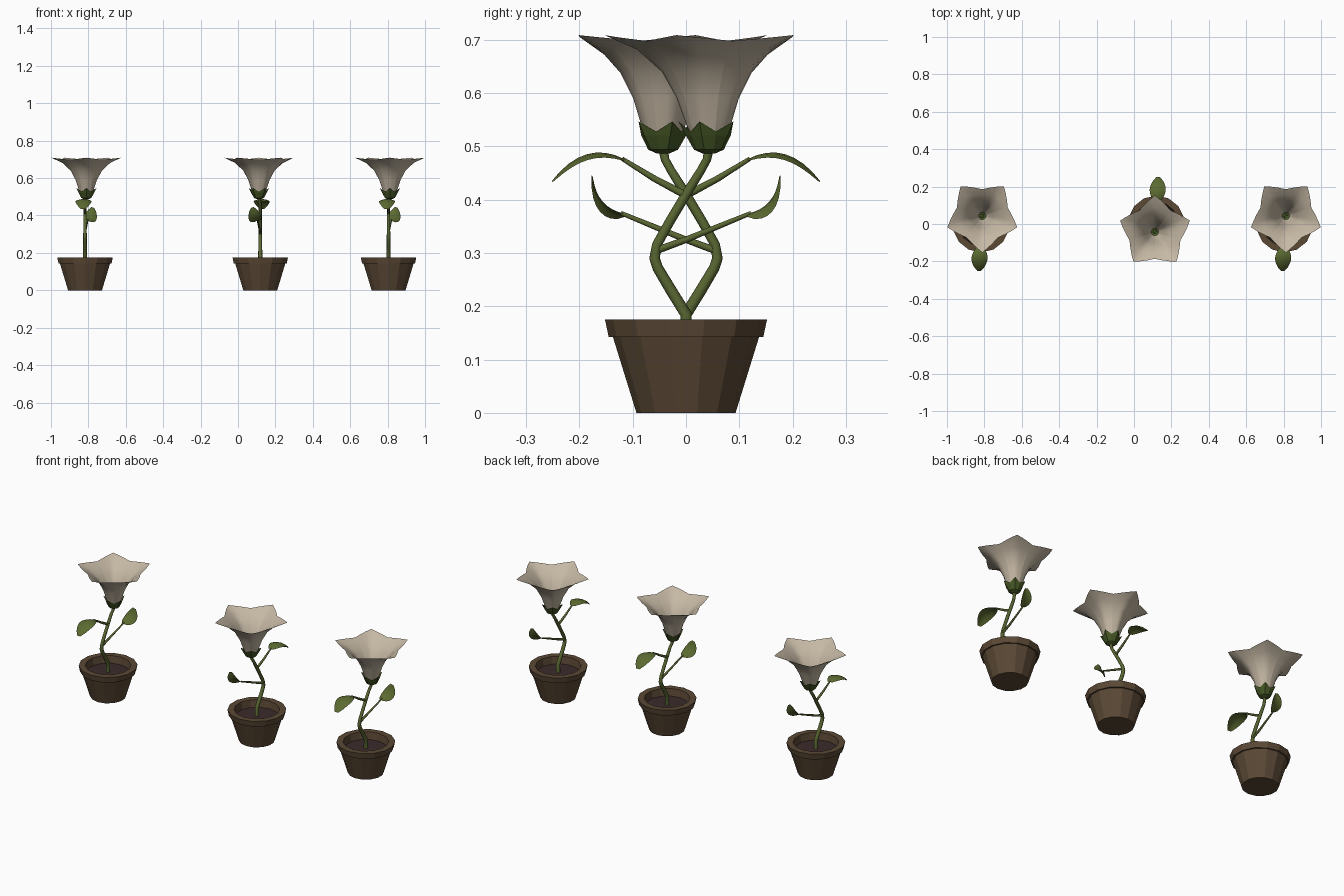
import bpy, math
from mathutils import Vector as V

if "Cube" in bpy.data.objects:
    bpy.data.objects.remove(bpy.data.objects["Cube"])


def material(name, rgb):
    m = bpy.data.materials.new(name)
    m.diffuse_color = (*rgb, 1)
    m.use_nodes = True
    m.node_tree.nodes["Principled BSDF"].inputs["Base Color"].default_value = m.diffuse_color
    return m


CLAY = material("brown clay", (0.105, 0.066, 0.036))
SOIL = material("dark soil", (0.045, 0.024, 0.024))
CREAM = material("cream petal", (0.56, 0.48, 0.37))
STEM = material("stem green", (0.10, 0.135, 0.032))
LEAF = material("leaf green", (0.105, 0.145, 0.03))
CALYX = material("calyx green", (0.06, 0.095, 0.018))


def make_mesh(name, verts, faces, mat, smooth=False):
    me = bpy.data.meshes.new(name)
    me.from_pydata([tuple(v) for v in verts], [], faces)
    me.materials.append(mat)
    me.validate()
    for p in me.polygons:
        p.use_smooth = smooth
    return me


def grid_faces(rows, cols, start=0, wrap=False):
    out = []
    for i in range(rows - 1):
        for j in range(cols if wrap else cols - 1):
            k = (j + 1) % cols
            a = start + i * cols
            out.append((a + j, a + k, a + cols + k, a + cols + j))
    return out


def lathe(name, profile, n, mat):
    verts = []
    for r, z in profile:
        for j in range(n):
            a = math.pi / 2 + math.tau * j / n
            verts.append((r * math.cos(a), r * math.sin(a), z))
    faces = grid_faces(len(profile), n, 0, True)
    faces.append(tuple(range(n))[::-1])
    return make_mesh(name, verts, faces, mat)


def tubes(name, paths, mat, n=8):
    """Round tubes along paths in the yz plane: lists of (point, radius)."""
    verts, faces = [], []
    for path in paths:
        start = len(verts)
        pts = [V(p) for p, r in path]
        for i, (p, r) in enumerate(path):
            t = (pts[min(i + 1, len(pts) - 1)] - pts[max(i - 1, 0)]).normalized()
            side = V((1, 0, 0))
            up = t.cross(side).normalized()
            for j in range(n):
                a = math.tau * j / n
                verts.append(pts[i] + r * (math.cos(a) * side + math.sin(a) * up))
        faces += grid_faces(len(path), n, start, True)
    return make_mesh(name, verts, faces, mat, True)


def leaf(name, p0, p1, p2, side, half):
    """Curved oval blade along a quadratic curve, edges cupped down."""
    p0, p1, p2, side = V(p0), V(p1), V(p2), V(side).normalized()
    verts, rows = [], 9
    for i in range(rows):
        t = i / (rows - 1)
        c = (1 - t) ** 2 * p0 + 2 * t * (1 - t) * p1 + t * t * p2
        tan = (1 - t) * (p1 - p0) + t * (p2 - p1)
        nor = side.cross(tan).normalized()
        if nor.z < 0:
            nor = -nor
        w = half * max(0.06, math.sin(math.pi * (0.04 + 0.93 * t)) ** 0.6)
        for u in (-1, -0.5, 0, 0.5, 1):
            verts.append(c + side * w * u - nor * 0.25 * w * u * u)
    return make_mesh(name, verts, grid_faces(rows, 5), LEAF, True)


# Pot with rim and recessed soil
pot = lathe("pot", [(.093, 0), (.137, .142), (.145, .142), (.152, .175),
                    (.118, .175), (.112, .13)], 14, CLAY)
soil = lathe("soil", [(.114, .134), (.001, .138)], 14, SOIL)

# S-shaped stem with two leaf stalks
stem = tubes("stem", [
    [((0, 0, .13), .011), ((0, 0, .185), .011), ((0, -.028, .23), .0105),
     ((0, -.053, .272), .010), ((0, -.059, .29), .010), ((0, -.055, .315), .009),
     ((0, -.03, .36), .009), ((0, 0, .41), .009), ((0, .028, .455), .008),
     ((.004, .039, .475), .008), ((.007, .043, .495), .009)],
    [((0, -.055, .305), .007), ((.003, .0, .325), .006),
     ((.015, .122, .375), .004)],
    [((0, .0, .408), .007), ((-.003, -.06, .44), .006),
     ((-.005, -.12, .477), .004)]], STEM)

upper_leaf = leaf("upper_leaf", (-.005, -.115, .476), (-.008, -.19, .515),
                  (-.010, -.252, .435), (1, 0, 0), .043)
lower_leaf = leaf("lower_leaf", (.015, .115, .373), (.032, .165, .378),
                  (.042, .175, .443), (.95, 0, -.3), .034)

# Calyx: small cup with five flared points
CX, CY = .007, .043
verts = []
for r, z, tip_r, tip_z in [(.012, .487, .012, .487), (.028, .494, .028, .494),
                           (.041, .521, .043, .52), (.042, .528, .057, .547)]:
    for j in range(10):
        a = -math.pi / 2 + math.tau * j / 10
        rr, zz = (tip_r, tip_z) if j % 2 == 0 else (r, z)
        verts.append((CX + rr * math.cos(a), CY + rr * math.sin(a), zz))
calyx = make_mesh("calyx", verts,
                  grid_faces(4, 10, 0, True) + [tuple(range(10))[::-1]], CALYX)

# Five petals: each row blends from the midrib to the two edges
ROWS = [(.02, .495, .02, .495), (.042, .54, .041, .54), (.06, .59, .056, .59),
        (.088, .64, .08, .638), (.135, .682, .11, .672), (.196, .709, .143, .698)]
verts, faces = [], []
for k in range(5):
    mid = -math.pi / 2 + math.tau * k / 5
    start = len(verts)
    for i, (rm, zm, re, ze) in enumerate(ROWS):
        m = V((CX + rm * math.cos(mid), CY + rm * math.sin(mid), zm))
        for u in (-1, -.66, -.33, 0, .33, .66, 1):
            a = mid + math.copysign(math.pi / 5, u)
            e = V((CX + re * math.cos(a), CY + re * math.sin(a), ze))
            p = m.lerp(e, abs(u))
            bulge = .03 * rm * (1 - abs(2 * abs(u) - 1))
            verts.append(p + V((math.cos(mid), math.sin(mid), 0)) * bulge)
    faces += grid_faces(len(ROWS), 7, start)
petals = make_mesh("petals", verts, faces, CREAM, True)

# Three plants, the middle one turned half way round
for label, x, turn in (("left", -.818, 0), ("middle", .119, math.pi), ("right", .805, 0)):
    for me in (pot, soil, stem, upper_leaf, lower_leaf, calyx, petals):
        ob = bpy.data.objects.new(f"{label}_{me.name}", me)
        ob.location.x = x
        ob.rotation_euler.z = turn
        bpy.context.collection.objects.link(ob)
